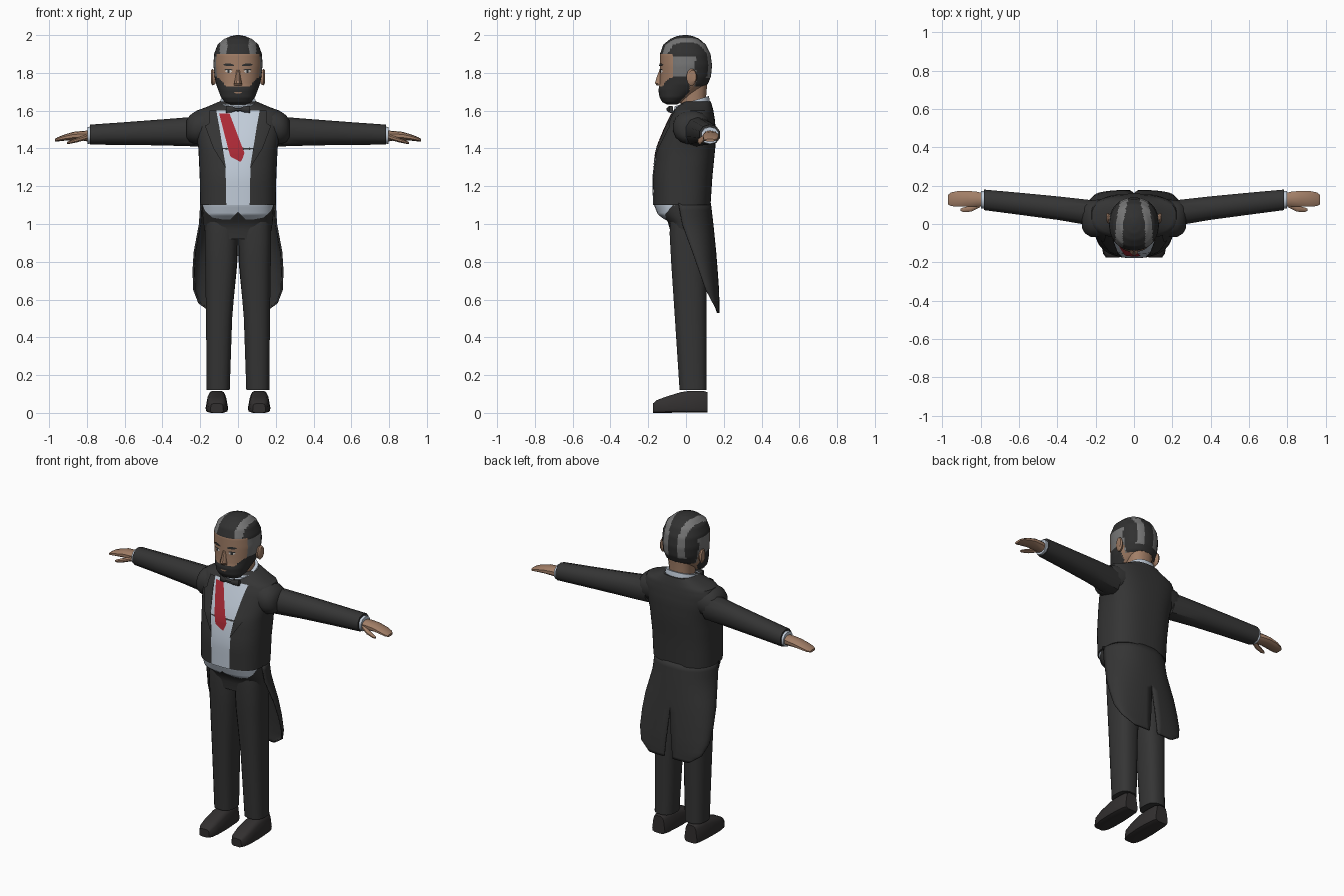
import bpy, bmesh, math

if "Cube" in bpy.data.objects:
    bpy.data.objects.remove(bpy.data.objects["Cube"], do_unlink=True)


def material(name, *rgb):
    m = bpy.data.materials.new(name)
    m.use_nodes = True
    m.diffuse_color = (*rgb, 1)
    m.node_tree.nodes["Principled BSDF"].inputs["Base Color"].default_value = (*rgb, 1)
    return m


SUIT = material("suit black", .035, .035, .035)
HAIR = material("hair black", .03, .03, .03)
GREY = material("hair grey", .18, .18, .18)
SKIN = material("skin", .36, .21, .135)
SHIRT = material("shirt white", .54, .61, .7)
RED = material("sash red", .4, .022, .035)
WHITE = material("eye white", .6, .58, .55)
SHOE = material("shoe black", .032, .029, .029)


def finish(name, bm, mats, mirror=False, angle=40):
    me = bpy.data.meshes.new(name)
    bm.to_mesh(me)
    bm.free()
    for m in mats:
        me.materials.append(m)
    for p in me.polygons:
        p.use_smooth = True
    me.set_sharp_from_angle(angle=math.radians(angle))
    ob = bpy.data.objects.new(name, me)
    bpy.context.scene.collection.objects.link(ob)
    if mirror:
        ob.modifiers.new("mirror", 'MIRROR')
    return ob


def refine(rows, k):
    """Insert evenly blended rows between the given ones."""
    out = []
    for a, b in zip(rows, rows[1:]):
        out += [[p + (q - p) * i / k for p, q in zip(a, b)] for i in range(k)]
    return out + [list(rows[-1])]


def power(v, e):
    return math.copysign(abs(v) ** (2 / e), v)


def loft(name, rings, mat, axis='z', n=12, e=2.4, mirror=False, rule=None, shape=None, mats=None):
    """Skin rings of (position, centre u, centre v, radius u, radius v)."""
    place = {'x': lambda a, u, v: (a, u, v), 'y': lambda a, u, v: (u, a, v),
             'z': lambda a, u, v: (u, v, a)}[axis]
    bm = bmesh.new()
    loops = []
    for a, cu, cv, ru, rv in rings:
        angles = [(i + .5) * math.tau / n for i in range(n)]
        loops.append([bm.verts.new(place(a, cu + ru * power(math.cos(t), e),
                                         cv + rv * power(math.sin(t), e))) for t in angles])
    for a, b in zip(loops, loops[1:]):
        for i in range(n):
            j = (i + 1) % n
            bm.faces.new((a[i], a[j], b[j], b[i]))
    bm.faces.new(loops[0])
    bm.faces.new(loops[-1])
    if shape:
        for v in bm.verts:
            shape(v.co)
    bmesh.ops.recalc_face_normals(bm, faces=bm.faces)
    if rule:
        for f in bm.faces:
            f.material_index = rule(f.calc_center_median())
    return finish(name, bm, mats or [mat], mirror)


def body(rows, cx=0):
    """Turn (z, half width, front y, back y) rows into rings."""
    return [(z, cx, (f + b) / 2, r, (b - f) / 2) for z, r, f, b in rows]


def patch(name, rows, rings, mat, e, off, mirror=False, cols=10):
    """Thin sheet of (z, x0, x1) rows laid over the front of a loft."""
    bm = bmesh.new()
    grid = []
    for z, x0, x1 in refine(rows, 5):
        k = max([i for i in range(len(rings) - 1) if rings[i][0] <= z] or [0])
        a, b = rings[k], rings[k + 1]
        w = (z - a[0]) / (b[0] - a[0])
        _, _, cy, rx, ry = [p + (q - p) * w for p, q in zip(a, b)]
        t0, t1 = [math.copysign(math.asin(min(1, abs(x / rx)) ** (e / 2)), x) for x in (x0, x1)]
        line = []
        for i in range(cols + 1):
            t = t0 + (t1 - t0) * i / cols
            line.append(bm.verts.new((rx * power(math.sin(t), e), cy - ry * power(math.cos(t), e) - off, z)))
        grid.append(line)
    for a, b in zip(grid, grid[1:]):
        for i in range(cols):
            f = bm.faces.new((a[i], a[i + 1], b[i + 1], b[i]))
            f.normal_update()
            if f.normal.y > 0:
                f.normal_flip()
    return finish(name, bm, [mat], mirror)


# Head, with hair and beard coloured by region
def head_colour(c):
    x, y, z = abs(c.x), c.y, c.z
    if z > 1.895 or (y > -.065 and z > 1.78) or (y > .045 and z > 1.73):
        inner = .058 - .2 * max(0, y)
        if inner < x < inner + .038 and z > 1.77:
            return 2
        return 2 if z < 1.89 and y < .05 else 1
    if y < .02 and 1.62 + max(0, y + .06) < z < 1.727 + max(0, x - .06):
        return 1
    return 0


head_rings = refine(body([
    (1.632, .04, -.10, -.05), (1.645, .07, -.125, -.02), (1.67, .09, -.14, .02),
    (1.71, .105, -.146, .08), (1.74, .116, -.14, .115), (1.78, .124, -.138, .132),
    (1.84, .13, -.138, .138), (1.9, .127, -.138, .13), (1.95, .108, -.12, .105),
    (1.98, .073, -.083, .07), (1.995, .036, -.048, .036), (2, .01, -.015, .01)]), 5)
loft("head", head_rings, SKIN, n=72, e=2.2, rule=head_colour, mats=[SKIN, HAIR, GREY])

# Facial features
patch("eye_whites", [(1.8, .04, .055), (1.808, .03, .07), (1.816, .04, .06)],
      head_rings, WHITE, 2.2, .002, True)
patch("irises", [(1.8, .044, .056), (1.817, .044, .056)], head_rings, HAIR, 2.2, .004, True)
patch("eyelids", [(1.815, .028, .072), (1.821, .036, .066)], head_rings, HAIR, 2.2, .005, True)
patch("eyebrows", [(1.836, .022, .06), (1.842, .022, .08), (1.85, .04, .066)],
      head_rings, HAIR, 2.2, .005, True)
patch("lips", [(1.69, -.008, .008), (1.696, -.022, .022), (1.7, -.02, .02)],
      head_rings, SKIN, 2.2, .003)
loft("nose", [(1.732, 0, -.138, .022, .016), (1.745, 0, -.142, .022, .025),
              (1.78, 0, -.138, .014, .018), (1.815, 0, -.133, .01, .008)], SKIN, n=8, e=1.8)
loft("ears", [(.118, .025, 1.775, .02, .035), (.135, .03, 1.777, .028, .045),
              (.144, .034, 1.78, .02, .035)], SKIN, 'x', 12, 2, True)

# Neck, collar and bow tie
loft("neck", body([(1.58, .075, -.03, .11), (1.68, .072, -.03, .108), (1.76, .08, -.03, .115)]),
     SKIN, n=16)


def tilt(co):
    co.z += .3 * (co.y - .03)


loft("collar", body([(1.57, .11, -.075, .13), (1.615, .1, -.068, .128), (1.65, .094, -.06, .122)]),
     SHIRT, n=20, shape=tilt)
loft("bow_tie", [(0, -.09, 1.607, .014, .011), (.013, -.09, 1.607, .012, .01),
                 (.03, -.087, 1.607, .012, .016), (.064, -.078, 1.607, .01, .02)],
     SUIT, 'x', 8, 3, True)

# Jacket body with shirt front, sash and lapels
torso_rings = body([
    (1.1, .2, -.172, .13), (1.25, .203, -.175, .14), (1.4, .21, -.155, .155),
    (1.5, .23, -.113, .158), (1.56, .24, -.086, .152), (1.6, .22, -.065, .145),
    (1.62, .165, -.05, .14), (1.648, .1, -.01, .132)])
loft("jacket", refine(torso_rings, 3), SUIT, n=48, e=2.6)
patch("shirt_front", [(1.1, -.062, .062), (1.3, -.066, .066), (1.6, -.115, .115)],
      torso_rings, SHIRT, 2.6, .003, cols=16)
patch("sash", [(1.33, .01, .016), (1.357, -.04, .028), (1.376, -.046, .034), (1.585, -.1, -.045)],
      torso_rings, RED, 2.6, .006)
patch("lapels", [(1.3, .064, .067), (1.4, .081, .13), (1.52, .1, .175), (1.53, .102, .155),
                 (1.6, .115, .15)], torso_rings, SUIT, 2.6, .009, True)

# Shoulders, sleeves, cuffs and hands
loft("shoulders", [(.1, .04, 1.535, .1, .08), (.18, .03, 1.515, .1, .092), (.225, .028, 1.51, .097, .088),
                   (.255, .032, 1.505, .083, .072), (.272, .038, 1.5, .06, .05)],
     SUIT, 'x', 16, 2.2, True)
loft("sleeves", [(.2, .055, 1.49, .07, .08), (.4, .083, 1.485, .064, .069),
                 (.6, .106, 1.479, .06, .06), (.783, .126, 1.473, .056, .053)],
     SUIT, 'x', 10, 2.2, True)
loft("cuffs", [(.77, .126, 1.471, .047, .045), (.798, .127, 1.469, .047, .045)],
     SHIRT, 'x', 10, 2.2, True)
loft("hands", [(.785, .127, 1.465, .034, .03), (.82, .13, 1.467, .04, .026),
               (.87, .132, 1.466, .043, .022), (.92, .131, 1.457, .042, .016),
               (.955, .129, 1.448, .037, .011), (.97, .127, 1.443, .025, .007)],
     SKIN, 'x', 10, 2.4, True)
loft("thumbs", [(.8, .105, 1.46, .018, .015), (.85, .08, 1.445, .017, .013),
                (.89, .074, 1.433, .013, .009), (.905, .074, 1.429, .006, .005)],
     SKIN, 'x', 8, 2, True)

# Waist with pointed waistcoat hem
waist_rings = body([
    (.92, .165, -.08, .1), (.97, .178, -.085, .105), (1.015, .185, -.098, .11),
    (1.05, .188, -.145, .115), (1.1, .19, -.165, .12), (1.12, .19, -.165, .12)])
loft("waist", waist_rings, SUIT, n=40, e=2.6)
patch("waistcoat_hem", [(1.024, .042, .08), (1.034, .03, .135), (1.066, 0, .172), (1.102, 0, .189)],
      waist_rings, SHIRT, 2.6, .004, True)

# Coat tails, split at the back
bm = bmesh.new()
COLS = 12
grid = []
for z, x0, x1, yf, yb in refine([
        (1.11, 0, .2, -.04, .132), (1, 0, .207, -.02, .145), (.85, 0, .235, .035, .16),
        (.75, .008, .241, .07, .168), (.65, .018, .237, .105, .175),
        (.58, .025, .21, .142, .177), (.53, .03, .14, .168, .177)], 3):
    line = []
    for i in range(COLS + 1):
        t = i / COLS * math.pi / 2
        line.append(bm.verts.new((x0 + (x1 - x0) * math.sin(t) ** .85,
                                  yf + (yb - yf) * math.cos(t) ** .85 if i < COLS else yf, z)))
    grid.append(line)
for a, b in zip(grid, grid[1:]):
    for i in range(COLS):
        bm.faces.new((a[i], b[i], b[i + 1], a[i + 1]))
bmesh.ops.recalc_face_normals(bm, faces=bm.faces)
if sum(f.normal.y for f in bm.faces) < 0:
    bmesh.ops.reverse_faces(bm, faces=bm.faces)
tails = finish("coat_tails", bm, [SUIT], True)
tails.modifiers.new("thickness", 'SOLIDIFY').thickness = .01

# Trouser legs
loft("trouser_legs", body([(.12, .062, -.035, .11)], .105) + body([(.5, .07, -.06, .11)], .1)
     + body([(.8, .085, -.08, .108)], .09) + body([(.95, .088, -.088, .105)], .089)
     + body([(1.01, .085, -.085, .1)], .09), SUIT, n=16, e=2.6, mirror=True)


# Shoes, narrowing towards the top
def taper(co):
    co.x = .112 + (co.x - .112) * (1 - 3 * co.z)


loft("shoes", [(y, .112, h / 2, w, h / 2) for y, w, h in [
    (-.175, .036, .05), (-.155, .052, .068), (-.11, .062, .085), (-.03, .066, .11),
    (.02, .064, .118), (.09, .058, .118), (.113, .048, .11)]],
     SHOE, 'y', 12, 4.5, True, shape=taper)
